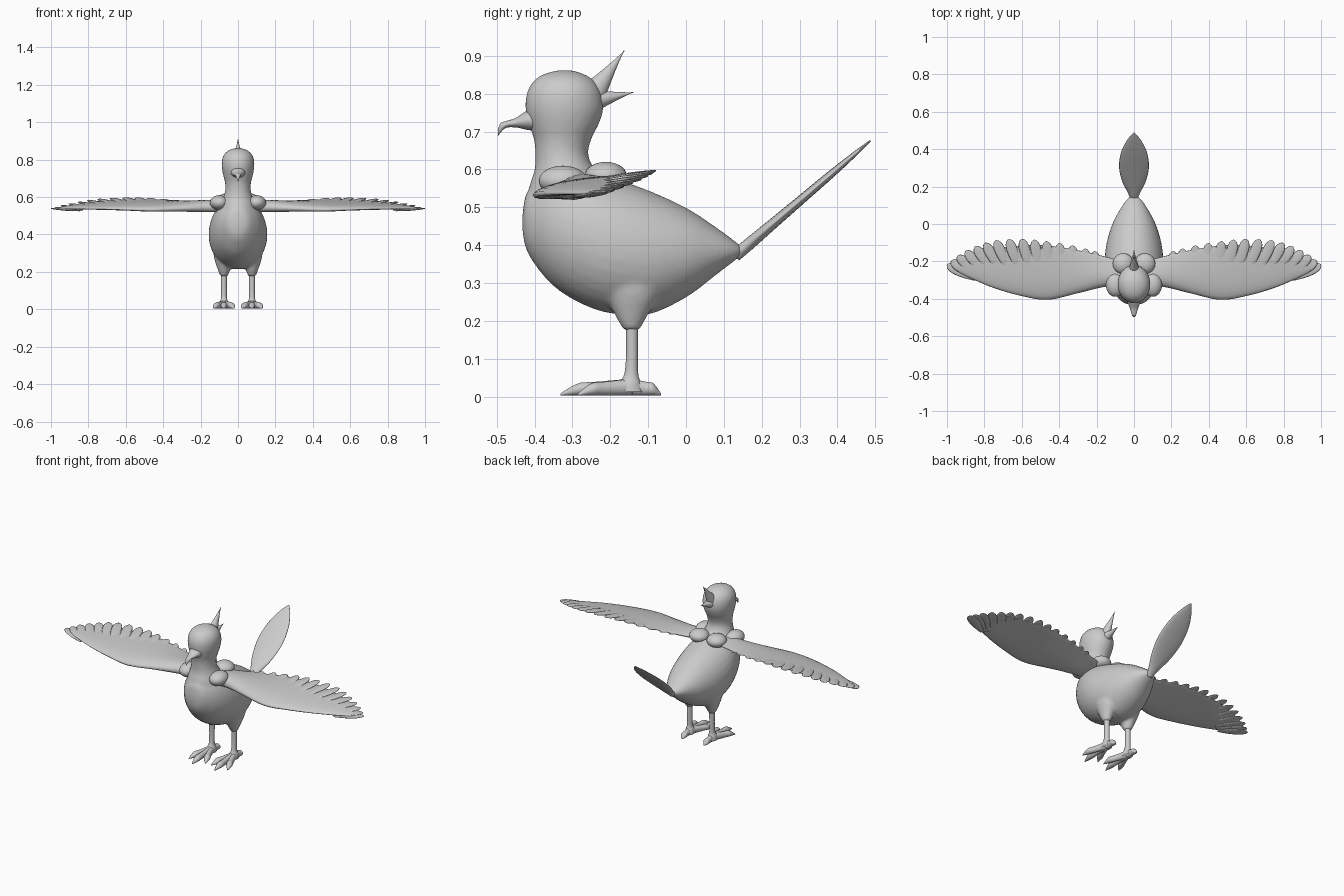
import bpy, bmesh, math
from mathutils import Vector as V

cube = bpy.data.objects.get("Cube")
if cube:
    bpy.data.objects.remove(cube, do_unlink=True)

grey = bpy.data.materials.new("plain grey")
grey.use_nodes = True
grey.diffuse_color = (0.6, 0.6, 0.6, 1)
grey.node_tree.nodes["Principled BSDF"].inputs["Base Color"].default_value = (0.6, 0.6, 0.6, 1)


def smooth(rows, steps):
    """Catmull-Rom interpolation through rows of numbers."""
    out = []
    for i in range(len(rows) - 1):
        a, b, c, d = (rows[max(0, min(len(rows) - 1, i + k))] for k in (-1, 0, 1, 2))
        for s in range(steps):
            t = s / steps
            out.append([0.5 * (2 * q + (r - p) * t + (2 * p - 5 * q + 4 * r - w) * t * t
                               + (3 * q - p - 3 * r + w) * t ** 3)
                        for p, q, r, w in zip(a, b, c, d)])
    return out + [list(rows[-1])]


def loft(bm, rings, sides=24, taper=0.0):
    """Closed tube through elliptical rings (centre, half axis, half axis)."""
    loops = []
    for c, u, v in rings:
        loop = []
        for k in range(sides):
            a = 2 * math.pi * k / sides
            loop.append(bm.verts.new(c + u * math.cos(a) + v * math.sin(a) * (1 - taper * math.cos(a))))
        loops.append(loop)
    for p, q in zip(loops, loops[1:]):
        for k in range(sides):
            n = (k + 1) % sides
            bm.faces.new((p[k], p[n], q[n], q[k]))
    bm.faces.new(loops[0])
    bm.faces.new(loops[-1])


def finish(bm, name):
    bmesh.ops.recalc_face_normals(bm, faces=bm.faces)
    for f in bm.faces:
        f.smooth = True
    mesh = bpy.data.meshes.new(name)
    bm.to_mesh(mesh)
    bm.free()
    mesh.materials.append(grey)
    ob = bpy.data.objects.new(name, mesh)
    bpy.context.collection.objects.link(ob)
    return ob


def along_y(rows, steps=5):
    """Rings from rows of y, bottom z, top z, half width."""
    return [(V((0, y, (lo + hi) / 2)), V((w, 0, 0)), V((0, 0, (hi - lo) / 2)))
            for y, lo, hi, w in smooth(rows, steps)]


def along_z(rows, x=0, steps=5):
    """Rings from rows of z, front y, back y, half width."""
    return [(V((x, (f + b) / 2, z)), V((w, 0, 0)), V((0, (b - f) / 2, 0)))
            for z, f, b, w in smooth(rows, steps)]


def spike(name, base, tip, wide, tall):
    """Slightly hollow-sided pointed tuft."""
    base, tip = V(base), V(tip)
    up = (tip - base).normalized().cross(V((1, 0, 0)))
    bm = bmesh.new()
    rings = []
    for i in range(11):
        t = i / 10
        r = max(0.02, (1 - t) ** 1.15)
        rings.append((base.lerp(tip, t), V((wide * r, 0, 0)), up * tall * r))
    loft(bm, rings)
    return finish(bm, name)


# Body, neck, head and thighs fused into one soft skin
bm = bmesh.new()
loft(bm, along_y([(-.432, .44, .48, .015), (-.424, .395, .53, .05), (-.40, .35, .565, .08),
                  (-.35, .292, .60, .118), (-.28, .247, .605, .146), (-.2, .22, .58, .157),
                  (-.1, .217, .545, .146), (0, .262, .499, .116), (.08, .322, .447, .074),
                  (.13, .36, .41, .04), (.148, .375, .395, .02)]), 32)
loft(bm, along_z([(.48, -.425, -.16, .11), (.55, -.415, -.19, .10), (.60, -.40, -.24, .078),
                  (.64, -.398, -.258, .068), (.68, -.402, -.25, .07), (.72, -.415, -.23, .08),
                  (.76, -.424, -.218, .087), (.80, -.421, -.222, .086), (.83, -.406, -.238, .073),
                  (.85, -.38, -.265, .05), (.862, -.34, -.3, .018)]), 32)
for s in (1, -1):
    loft(bm, along_z([(.33, -.22, -.06, .06), (.27, -.21, -.07, .052),
                      (.22, -.19, -.098, .036), (.175, -.165, -.123, .02)], s * .075))
body = finish(bm, "body_and_head")
skin = body.modifiers.new("fuse", 'REMESH')
skin.mode, skin.voxel_size, skin.use_smooth_shade = 'VOXEL', .009, True
soft = body.modifiers.new("soften", 'SMOOTH')
soft.factor, soft.iterations = .5, 5

# Hooked beak
bm = bmesh.new()
loft(bm, along_y([(-.39, .70, .762, .042), (-.42, .705, .755, .034), (-.45, .711, .736, .022),
                  (-.475, .71, .728, .015), (-.49, .697, .722, .01), (-.497, .686, .704, .003)]))
finish(bm, "beak")

# Head crest
spike("crest_upper", (0, -.26, .78), (0, -.163, .914), .034, .042)
spike("crest_lower", (0, -.24, .782), (0, -.138, .804), .03, .028)

# Leaf-shaped tail
bm = bmesh.new()
root, tip = V((0, .13, .372)), V((0, .487, .676))
normal = (tip - root).normalized().cross(V((1, 0, 0)))
loft(bm, [(root.lerp(tip, t), V((w, 0, 0)), normal * h) for t, w, h in
          smooth([(0, .018, .016), (.1, .032, .016), (.28, .064, .014), (.5, .08, .012),
                  (.72, .068, .01), (.9, .035, .006), (1, .003, .002)], 5)])
finish(bm, "tail")

# Wing rows: x, leading y and z, trailing y and z, half thickness
WING = [(.06, -.34, .55, -.2, .568, .03), (.15, -.335, .545, -.175, .57, .028),
        (.3, -.37, .538, -.14, .578, .022), (.46, -.405, .532, -.115, .588, .018),
        (.6, -.385, .535, -.115, .587, .014), (.75, -.342, .537, -.13, .577, .01),
        (.88, -.287, .537, -.16, .56, .007), (.95, -.252, .537, -.195, .547, .005),
        (.985, -.232, .537, -.215, .54, .002)]
# Feather tips: x, y, z, pointing angle
TIPS = [(.21, -.145, .574, 88), (.33, -.115, .583, 86), (.47, -.092, .594, 82),
        (.6, -.08, .597, 75), (.74, -.088, .59, 66), (.85, -.12, .574, 54),
        (.945, -.17, .555, 40), (1, -.218, .539, 26)]

for side, s in (("left", 1), ("right", -1)):
    # Wing blade
    bm = bmesh.new()
    rings = []
    for x, ly, lz, ty, tz, h in smooth(WING, 5):
        lead, trail = V((s * x, ly, lz)), V((s * x, ty, tz))
        rings.append(((lead + trail) / 2, (trail - lead) / 2, V((0, 0, h))))
    loft(bm, rings, 24, .6)
    finish(bm, side + "_wing")

    # Fan of flight feathers
    bm = bmesh.new()
    for x, y, z, angle in smooth(TIPS, 2):
        a = math.radians(angle)
        d = V((s * math.cos(a), math.sin(a), .16 * math.sin(a)))
        across = V((-s * math.sin(a), math.cos(a), 0))
        end = V((s * x, y, z))
        loft(bm, [(end - d * .17 * (1 - t), across * w, V((0, 0, h))) for t, w, h in
                  smooth([(0, .012, .003), (.4, .026, .006), (.75, .028, .005),
                          (.93, .018, .003), (1, .003, .001)], 4)], 12)
    finish(bm, side + "_flight_feathers")

    # Puffs round the base of the neck
    for name, place, size in (("shoulder_puff", (.1, -.325, .57), (.05, .064, .04)),
                              ("back_puff", (.058, -.212, .583), (.056, .056, .037))):
        bm = bmesh.new()
        bmesh.ops.create_uvsphere(bm, u_segments=24, v_segments=14, radius=1)
        bmesh.ops.scale(bm, vec=size, verts=bm.verts)
        bmesh.ops.translate(bm, vec=(s * place[0], place[1], place[2]), verts=bm.verts)
        finish(bm, side + "_" + name)

    # Shin
    bm = bmesh.new()
    loft(bm, along_z([(.2, -.16, -.126, .017), (.12, -.158, -.127, .015),
                      (.06, -.163, -.126, .016), (.035, -.178, -.118, .024),
                      (.012, -.185, -.11, .026)], s * .075), 16)
    finish(bm, side + "_shin")

    # Three front toes and one back toe, each ending in a claw
    bm = bmesh.new()
    for dx, ty in ((0, -.332), (.055, -.285), (-.055, -.285), (0, -.066)):
        heel, end = V((s * .075, -.145, 0)), V((s * (.075 + dx), ty, 0))
        across = (end - heel).normalized().cross(V((0, 0, 1)))
        rings = []
        for t, w, top in smooth([(0, .02, .045), (.3, .016, .04), (.55, .016, .036),
                                 (.72, .018, .034), (.86, .012, .022), (1, .002, .005)], 3):
            c = heel.lerp(end, t)
            rings.append((c + V((0, 0, top / 2 + .003)), across * w, V((0, 0, top / 2))))
        loft(bm, rings, 14)
    finish(bm, side + "_foot")
